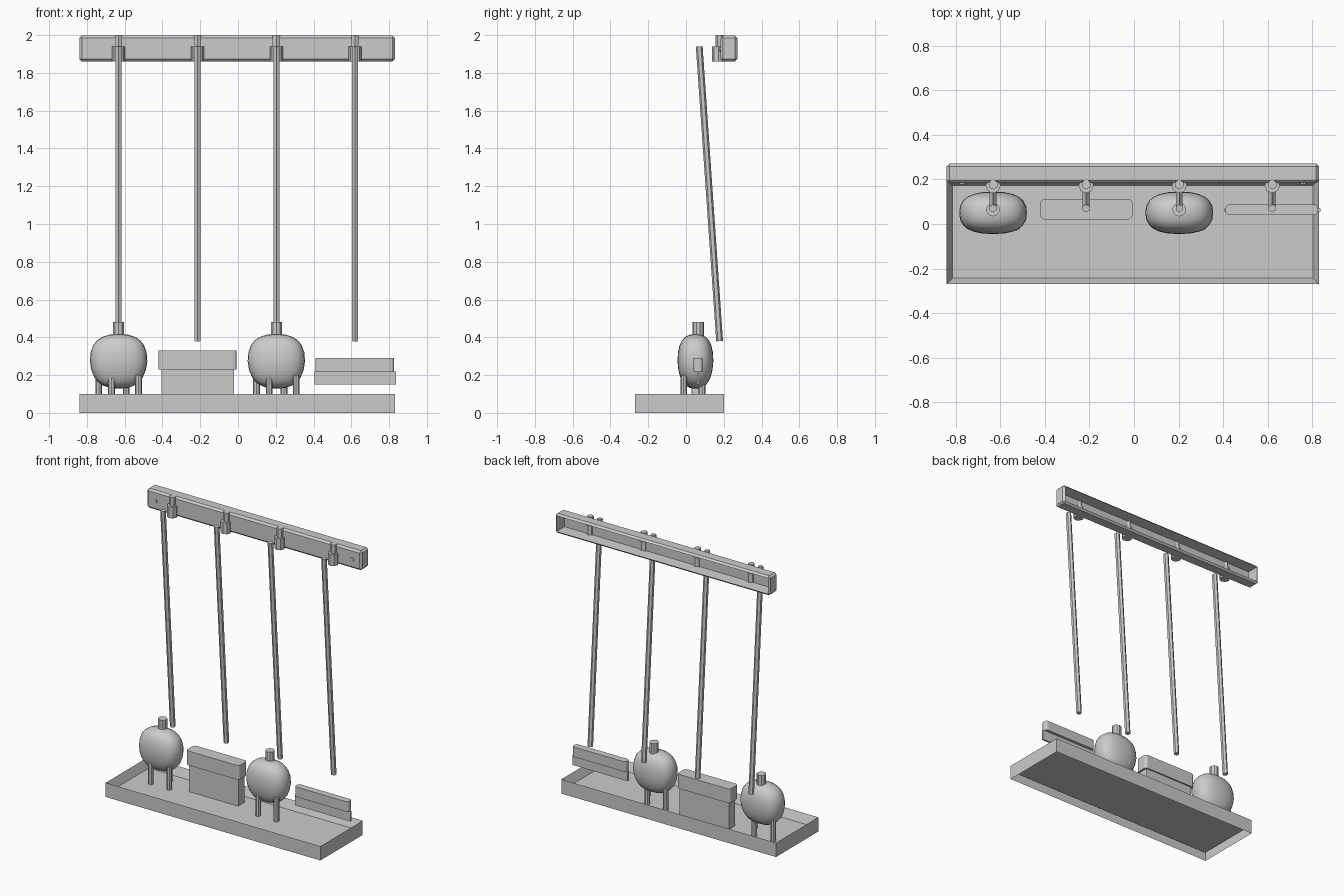
import bpy, bmesh
from mathutils import Vector

if "Cube" in bpy.data.objects:
    bpy.data.objects.remove(bpy.data.objects["Cube"])

grey = bpy.data.materials.new("light_grey")
grey.diffuse_color = (0.6, 0.6, 0.6, 1)
grey.use_nodes = True
grey.node_tree.nodes["Principled BSDF"].inputs["Base Color"].default_value = grey.diffuse_color


def finish(name, bm, smooth=False):
    bmesh.ops.recalc_face_normals(bm, faces=bm.faces)
    me = bpy.data.meshes.new(name)
    bm.to_mesh(me)
    bm.free()
    me.materials.append(grey)
    for p in me.polygons:
        p.use_smooth = smooth
    ob = bpy.data.objects.new(name, me)
    bpy.context.collection.objects.link(ob)
    return ob


def box_bm(lo, hi):
    bm = bmesh.new()
    bmesh.ops.create_cube(bm, size=1)
    lo, hi = Vector(lo), Vector(hi)
    for v in bm.verts:
        v.co = (lo + hi) / 2 + v.co * (hi - lo)
    return bm


def rounded_block(name, lo, hi, r):
    """Box with rounded vertical corners."""
    bm = box_bm(lo, hi)
    edges = [e for e in bm.edges if abs(e.verts[0].co.z - e.verts[1].co.z) > 1e-4]
    bmesh.ops.bevel(bm, geom=edges, offset=r, segments=3, profile=0.5, affect='EDGES')
    return finish(name, bm)


def rod(name, a, b, r, sides, r2=None):
    """Straight rod between two points."""
    a, b = Vector(a), Vector(b)
    bm = bmesh.new()
    bmesh.ops.create_cone(bm, cap_ends=True, segments=sides, radius1=r,
                          radius2=r if r2 is None else r2, depth=(b - a).length)
    # keep the side direction level so that every rod has the same facing
    z = (b - a).normalized()
    x = Vector((1, 0, 0))
    y = z.cross(x).normalized() if abs(z.x) < 0.9 else Vector((0, 1, 0))
    for v in bm.verts:
        c = v.co.copy()
        v.co = (a + b) / 2 + x * c.x + y * c.y + z * c.z
    return finish(name, bm)


# Drip tray: open shell with sloping inner walls
bm = bmesh.new()
rings = []
for x0, x1, y0, y1, z in [(-.84, .83, -.27, .20, 0), (-.84, .83, -.27, .20, .1),
                          (-.815, .802, -.243, .173, .04)]:
    rings.append([bm.verts.new(p) for p in
                  ((x0, y0, z), (x1, y0, z), (x1, y1, z), (x0, y1, z))])
for lower, upper in zip(rings, rings[1:]):
    for i in range(4):
        j = (i + 1) % 4
        bm.faces.new((lower[i], lower[j], upper[j], upper[i]))
bm.faces.new(rings[2])
finish("drip_tray", bm)

# Wall rack: chamfered bar, hollow at the back
bm = box_bm((-.84, .183, 1.86), (.83, .272, 1.997))
bmesh.ops.bevel(bm, geom=bm.edges[:], offset=.013, segments=1, affect='EDGES')
back = max(bm.faces, key=lambda f: f.calc_center_median().y)
bmesh.ops.inset_region(bm, faces=[back], thickness=.008)
for v in back.verts:
    v.co.y = .192
finish("wall_rack", bm)

# Rack screws
for x in (-.77, .76):
    rod("rack_screw", (x, .177, 1.925), (x, .19, 1.925), .014, 8)

# Handles with their rack clips
for x in (-.632, -.215, .203, .62):
    rod("handle", (x, .178, .38), (x, .07, 1.94), .018, 6)
    rod("clip_body", (x, .172, 1.86), (x, .172, 1.94), .034, 8)
    rod("clip_pin", (x, .177, 1.93), (x, .177, 2.0), .022, 6)


# Mop heads: squarish rounded body, socket and strands
def mop(cx):
    bm = bmesh.new()
    bmesh.ops.create_cube(bm, size=2)
    bmesh.ops.subdivide_edges(bm, edges=bm.edges[:], cuts=5, use_grid_fill=True)
    p = 2.5
    for v in bm.verts:
        n = sum(abs(c) ** p for c in v.co) ** (1 / p)
        c = v.co / n
        taper = 1 if c.z > 0 else 1 + .08 * c.z
        v.co = (cx + c.x * .152 * taper, .05 + c.y * .095 * taper, .273 + c.z * .145)
    finish("mop_head", bm, True)
    rod("mop_socket", (cx, .065, .39), (cx, .065, .48), .031, 10)
    for dx, y in ((-.105, .085), (-.038, -.012), (.04, .085), (.105, -.012)):
        rod("mop_strand", (cx + dx, y, .04), (cx + dx, y, .2), .018, 8)


for cx in (-.632, .203):
    mop(cx)

# Broom: rounded block over bristles
rounded_block("broom_block", (-.42, .02, .23), (-.007, .113, .33), .02)
rounded_block("broom_bristles", (-.405, .03, .04), (-.02, .103, .23), .005)

# Squeegee: narrow block over a thin blade
rounded_block("squeegee_block", (.41, .04, .22), (.826, .088, .29), .018)
finish("squeegee_blade", box_bm((.405, .057, .15), (.836, .069, .22)))
